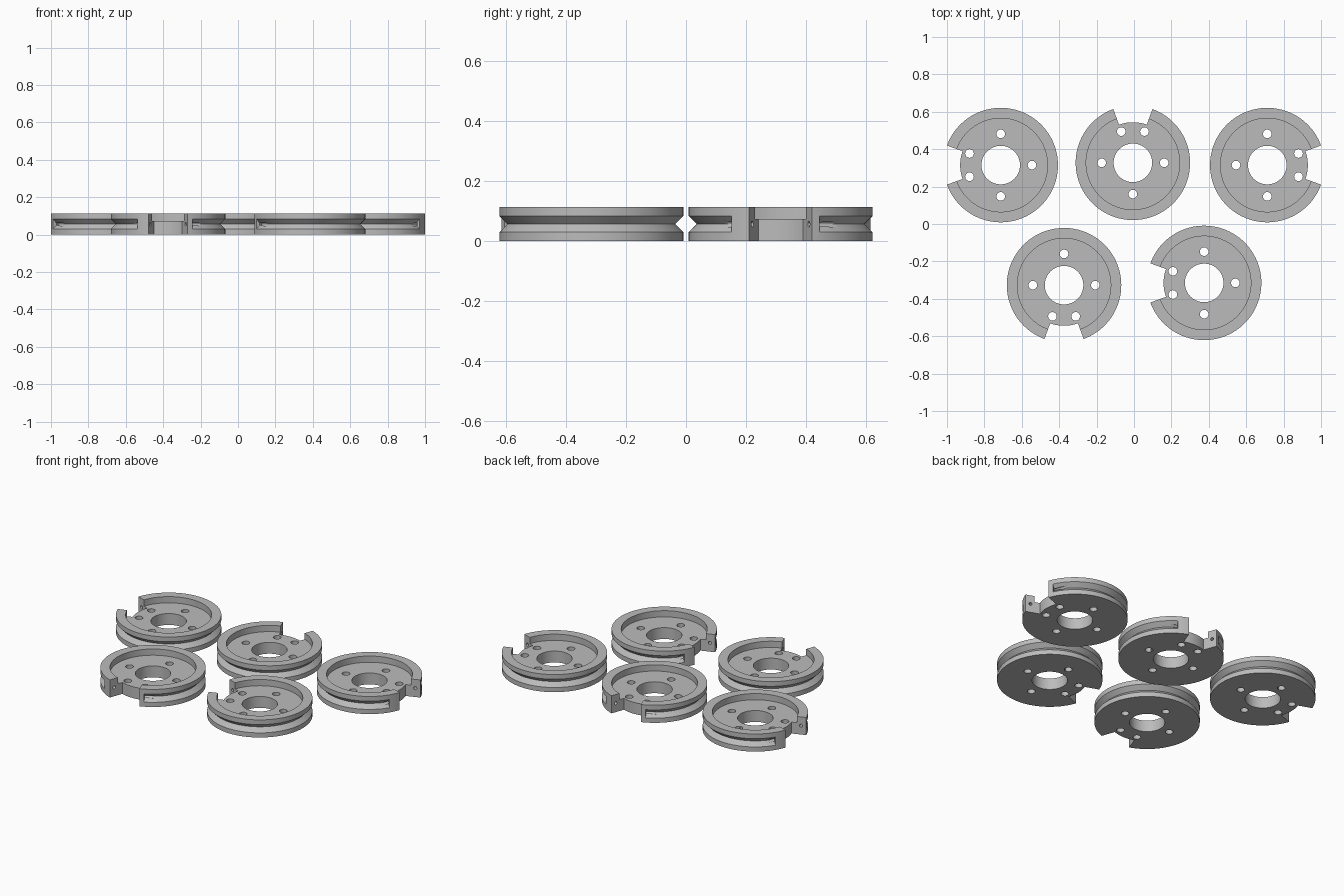
import bpy, bmesh, math
from mathutils import Matrix, Vector

if "Cube" in bpy.data.objects:
    bpy.data.objects.remove(bpy.data.objects["Cube"])

R, H = 0.306, 0.113        # outer radius and height
FLOOR = 0.073              # height of the recessed floor
NOTCH = math.radians(20)   # half angle of the rim notch

grey = bpy.data.materials.new("light_grey")
grey.diffuse_color = (0.5, 0.5, 0.5, 1)
grey.use_nodes = True
grey.node_tree.nodes["Principled BSDF"].inputs["Base Color"].default_value = grey.diffuse_color


def make_object(name, bm):
    bmesh.ops.recalc_face_normals(bm, faces=bm.faces)
    mesh = bpy.data.meshes.new(name)
    bm.to_mesh(mesh)
    bm.free()
    ob = bpy.data.objects.new(name, mesh)
    bpy.context.collection.objects.link(ob)
    return ob


def revolve(name, profile, start=0.0, end=2 * math.pi, steps=96):
    """Turn a closed (radius, z) profile about z, capped if not a full turn."""
    bm = bmesh.new()
    full = end - start > 2 * math.pi - 1e-4
    rings = []
    for i in range(steps if full else steps + 1):
        a = start + (end - start) * i / steps
        rings.append([bm.verts.new((r * math.cos(a), r * math.sin(a), z))
                      for r, z in profile])
    n = len(profile)
    for i in range(steps):
        p, q = rings[i], rings[(i + 1) % len(rings)]
        for j in range(n):
            k = (j + 1) % n
            bm.faces.new((p[j], q[j], q[k], p[k]))
    if not full:
        bm.faces.new(rings[0])
        bm.faces.new(rings[-1])
    return make_object(name, bm)


def rod(name, centre, axis, radius, length, sides=24):
    bm = bmesh.new()
    turn = Vector((0, 0, 1)).rotation_difference(Vector(axis)).to_matrix().to_4x4()
    bmesh.ops.create_cone(bm, cap_ends=True, segments=sides, radius1=radius,
                          radius2=radius, depth=length,
                          matrix=Matrix.Translation(centre) @ turn)
    return make_object(name, bm)


# Wheel body: hub floor, raised rim and centre bore
wheel = revolve("wheel", [(0.103, 0), (R, 0), (R, H), (0.25, H),
                          (0.25, FLOOR), (0.103, FLOOR)])

cutters = []
# V groove around the rim, stopping short of the notch on both sides
cutters.append(revolve("groove_cutter",
                       [(0.2795, H / 2), (0.3295, H / 2 - 0.05), (0.3295, H / 2 + 0.05)],
                       math.radians(25.1), math.radians(360 - 32.4)))
# Notch through the rim
cutters.append(revolve("notch_cutter", [(0.217, -0.1), (0.4, -0.1), (0.4, 0.3), (0.217, 0.3)],
                       -NOTCH, NOTCH, 16))
# Bolt holes through the floor
for x, y in [(0, 0.167), (0, -0.167), (-0.167, 0), (0.167, 0.062), (0.167, -0.062)]:
    cutters.append(rod("bolt_hole_cutter", (x, y, FLOOR / 2), (0, 0, 1), 0.023, 0.2))
# Cord holes from the notch walls into the groove
for s in (1, -1):
    a = s * NOTCH
    out = Vector((math.cos(a), math.sin(a), 0))
    along = Vector((-math.sin(a), math.cos(a), 0)) * s
    centre = out * 0.275 + along * 0.055 + Vector((0, 0, H / 2))
    cutters.append(rod("cord_hole_cutter", centre, along, 0.01, 0.15, 16))

for c in cutters:
    c.hide_render = True
    m = wheel.modifiers.new("cut", 'BOOLEAN')
    m.operation = 'DIFFERENCE'
    m.solver = 'EXACT'
    m.object = c

# Bake the cuts, then drop the helpers
bpy.context.view_layer.update()
baked = bpy.data.meshes.new_from_object(
    wheel.evaluated_get(bpy.context.evaluated_depsgraph_get()))
for ob in cutters + [wheel]:
    bpy.data.objects.remove(ob)
baked.materials.clear()
baked.materials.append(grey)

# Five wheels, each with its notch turned a different way
layout = [("back_left_wheel", -0.7125, 0.315, 180), ("back_middle_wheel", -0.006, 0.327, 90),
          ("back_right_wheel", 0.7125, 0.315, 0), ("front_left_wheel", -0.374, -0.327, -90),
          ("front_right_wheel", 0.375, -0.315, 180)]
for name, x, y, angle in layout:
    ob = bpy.data.objects.new(name, baked)
    ob.location = (x, y, 0)
    ob.rotation_euler.z = math.radians(angle)
    bpy.context.collection.objects.link(ob)

bpy.ops.object.select_all(action='DESELECT')
ob.select_set(True)
bpy.context.view_layer.objects.active = ob
bpy.ops.object.shade_smooth_by_angle(angle=math.radians(30))
